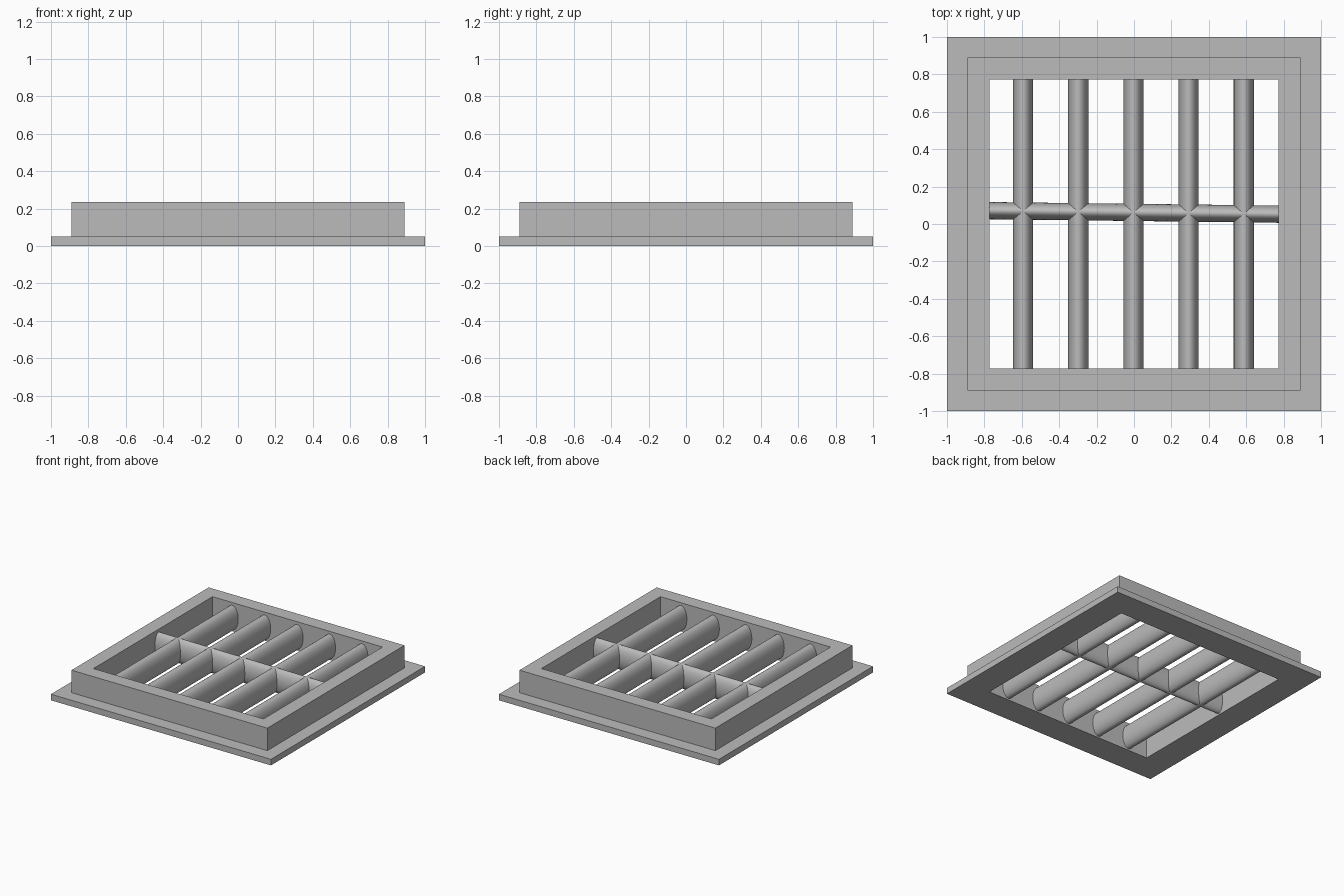
import bpy, bmesh, math
from mathutils import Matrix

cube = bpy.data.objects.get("Cube")
if cube:
    bpy.data.objects.remove(cube, do_unlink=True)

grey = bpy.data.materials.new("plain grey")
grey.use_nodes = True
COLOUR = (0.5, 0.5, 0.5, 1)
grey.diffuse_color = COLOUR
grey.node_tree.nodes["Principled BSDF"].inputs["Base Color"].default_value = COLOUR


def add_object(name, bm):
    bmesh.ops.recalc_face_normals(bm, faces=bm.faces)
    mesh = bpy.data.meshes.new(name)
    bm.to_mesh(mesh)
    bm.free()
    mesh.materials.append(grey)
    obj = bpy.data.objects.new(name, mesh)
    bpy.context.collection.objects.link(obj)
    return obj


# Square frame: stepped profile (half width, height) carried round four corners
INNER, HEIGHT = 0.773, 0.235
profile = [(INNER, 0), (1, 0), (1, 0.05), (0.89, 0.05), (0.89, HEIGHT), (INNER, HEIGHT)]
corners = [(-1, -1), (1, -1), (1, 1), (-1, 1)]
bm = bmesh.new()
rings = [[bm.verts.new((cx * r, cy * r, z)) for r, z in profile] for cx, cy in corners]
n = len(profile)
for i in range(4):
    a, b = rings[i], rings[(i + 1) % 4]
    for j in range(n):
        k = (j + 1) % n
        bm.faces.new((a[j], b[j], b[k], a[k]))
add_object("frame", bm)


# Smooth bar with a tall oval section, ends just inside the frame walls
def oval_bar(name, x, y, half_width, angle):
    bm = bmesh.new()
    place = (Matrix.Translation((x, y, 0.112))
             @ Matrix.Rotation(angle, 4, "Z")
             @ Matrix.Diagonal((half_width, 1, 0.1, 1))
             @ Matrix.Rotation(math.pi / 2, 4, "X"))
    bmesh.ops.create_cone(bm, cap_ends=True, segments=48, radius1=1, radius2=1,
                          depth=2 * INNER + 0.01, matrix=place)
    obj = add_object(name, bm)
    bpy.ops.object.select_all(action="DESELECT")
    obj.select_set(True)
    bpy.context.view_layer.objects.active = obj
    bpy.ops.object.shade_smooth_by_angle(angle=math.radians(40))


# Five parallel bars and one slightly skewed cross bar
for i in range(5):
    oval_bar(f"long_bar_{i + 1}", (i - 2) * 0.295 - 0.003, 0, 0.054, 0)
oval_bar("cross_bar", 0, 0.062, 0.046, math.radians(89.3))
